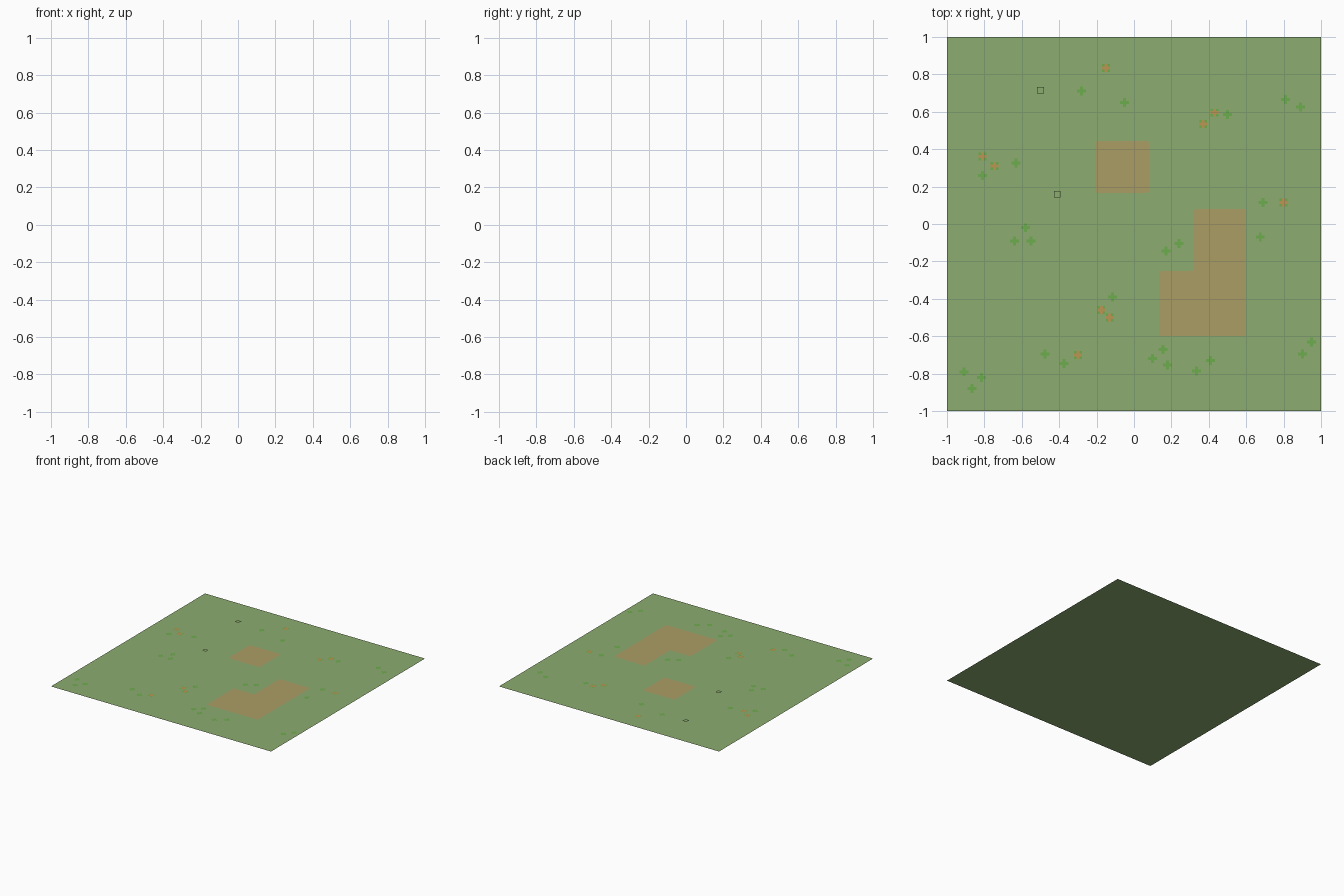
import bpy, bmesh

if "Cube" in bpy.data.objects:
    bpy.data.objects.remove(bpy.data.objects["Cube"])


def srgb(r, g, b):
    def lin(c):
        c /= 255
        return c / 12.92 if c <= 0.04045 else ((c + 0.055) / 1.055) ** 2.4
    return (lin(r), lin(g), lin(b), 1)


def material(name, rgb):
    m = bpy.data.materials.new(name)
    m.diffuse_color = srgb(*rgb)
    m.use_nodes = True
    m.node_tree.nodes["Principled BSDF"].inputs["Base Color"].default_value = m.diffuse_color
    return m


GRASS = material("grass green", (140, 172, 112))
DIRT = material("dirt tan", (171, 158, 101))
LEAF = material("leaf green", (108, 172, 76))
PETAL = material("petal orange", (190, 150, 84))


def flat(name, polygons, z, mat):
    """One object made of flat upward-facing polygons at height z."""
    bm = bmesh.new()
    for poly in polygons:
        bm.faces.new([bm.verts.new((x, y, z)) for x, y in poly])
    bm.normal_update()
    for f in bm.faces:
        if f.normal.z < 0:
            f.normal_flip()
    mesh = bpy.data.meshes.new(name)
    bm.to_mesh(mesh)
    bm.free()
    mesh.materials.append(mat)
    ob = bpy.data.objects.new(name, mesh)
    bpy.context.collection.objects.link(ob)
    return ob


def rect(cx, cy, w, h):
    w, h = w / 2, h / 2
    return [(cx - w, cy - h), (cx + w, cy - h), (cx + w, cy + h), (cx - w, cy + h)]


def plus(cx, cy, r, t):
    t /= 2
    quarter = [(r, -t), (r, t), (t, t)]
    pts = []
    for _ in range(4):
        pts += [(cx + x, cy + y) for x, y in quarter]
        quarter = [(-y, x) for x, y in quarter]
    return pts


def chamfer(poly, c):
    out = []
    for i, (x, y) in enumerate(poly):
        for nx, ny in (poly[i - 1], poly[(i + 1) % len(poly)]):
            d = ((nx - x) ** 2 + (ny - y) ** 2) ** 0.5
            out.append((x + (nx - x) * c / d, y + (ny - y) * c / d))
    return out


# ground sheet
flat("ground", [rect(0, 0, 2, 2)], 0, GRASS)

# bare dirt patches
square = rect(-0.0625, 0.305, 0.285, 0.28)
ell = [(0.135, -0.6), (0.6, -0.6), (0.6, 0.08), (0.32, 0.08), (0.32, -0.25), (0.135, -0.25)]
flat("dirt_patches", [chamfer(p, 0.01) for p in (square, ell)], 0.001, DIRT)

# leafy sprouts
sprouts = [(-.28, .71), (-.05, .65), (-.81, .26), (-.63, .325), (-.64, -.09), (-.58, -.02),
           (-.55, -.09), (.17, -.145), (.24, -.105), (.5, .585), (.81, .665), (.89, .625),
           (.69, .115), (.675, -.07), (-.115, -.39), (-.475, -.695), (-.375, -.745),
           (-.91, -.79), (-.865, -.88), (-.815, -.82), (.1, -.72), (.155, -.67),
           (.18, -.755), (.335, -.785), (.41, -.73), (.9, -.695), (.95, -.63)]
flat("sprouts", [plus(x, y, 0.024, 0.016) for x, y in sprouts], 0.001, LEAF)

# flowers: orange petals with four leaf corners
flowers = [(-.15, .835), (.43, .595), (.37, .535), (-.81, .36), (-.745, .31),
           (.8, .115), (-.175, -.46), (-.13, -.5), (-.3, -.7)]
flat("flower_petals", [plus(x, y, 0.021, 0.016) for x, y in flowers], 0.001, PETAL)
flat("flower_leaves", [rect(x + i * 0.0145, y + j * 0.0145, 0.013, 0.013)
                       for x, y in flowers for i in (-1, 1) for j in (-1, 1)], 0.001, LEAF)

# low turf tufts in the ground colour
tufts = [(-.38, -.89), (-.89, -.36), (-.48, .43), (.36, .88), (.4, .2),
         (.89, -.21), (.57, -.69), (.91, -.91)]
flat("turf_tufts", [chamfer(rect(x, y, 0.075, 0.075), 0.02) for x, y in tufts], 0.004, GRASS)
flat("raised_tufts", [rect(x, y, 0.035, 0.035) for x, y in ((-.5, .715), (-.41, .16))], 0.012, GRASS)
